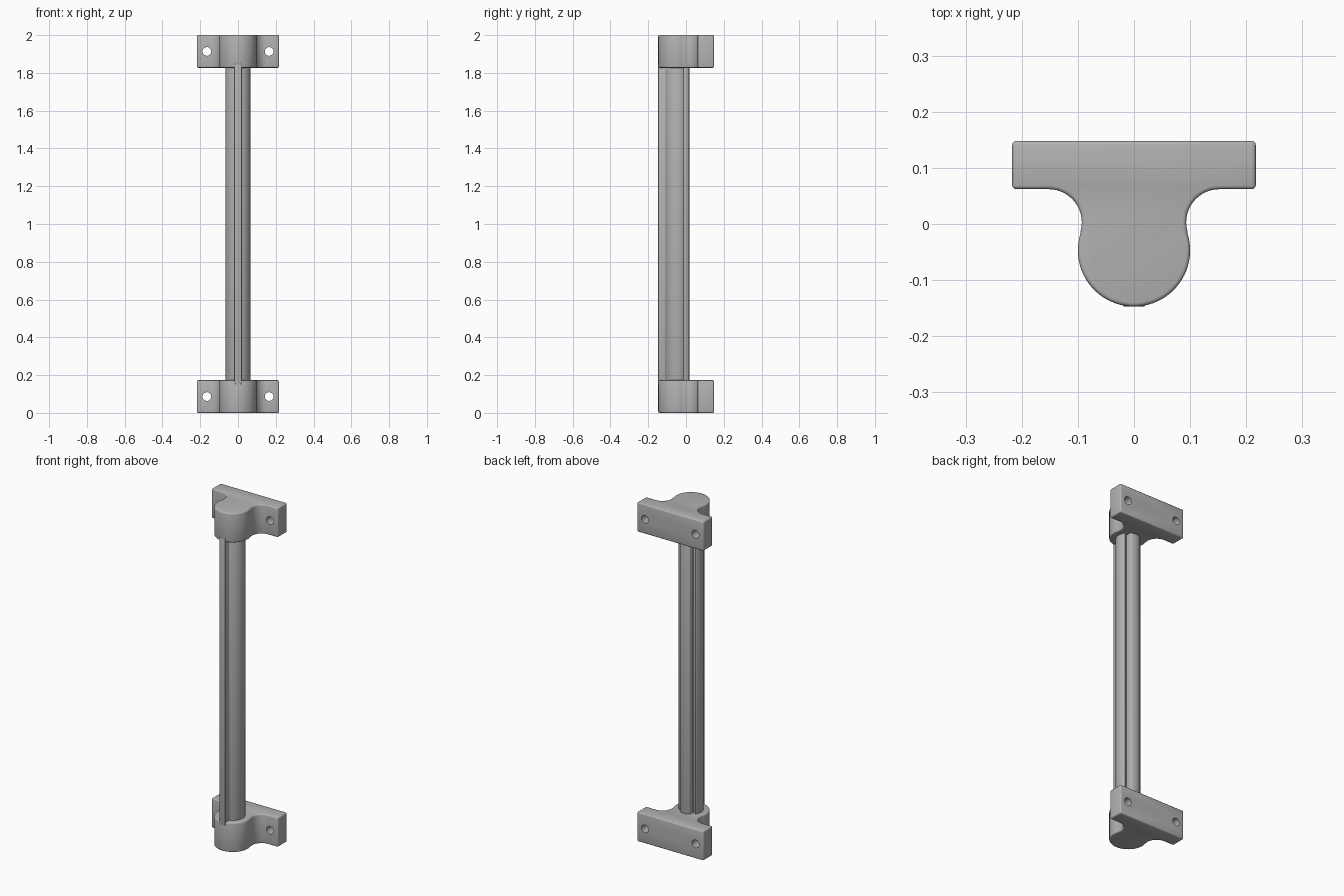
import bpy, bmesh
from math import sin, cos, radians, asin, degrees
from mathutils import Matrix

cube = bpy.data.objects.get("Cube")
if cube:
    bpy.data.objects.remove(cube, do_unlink=True)

grey = bpy.data.materials.new("satin_grey")
grey.use_nodes = True
grey.diffuse_color = (0.45, 0.45, 0.45, 1)
bsdf = next(n for n in grey.node_tree.nodes if n.type == 'BSDF_PRINCIPLED')
bsdf.inputs["Base Color"].default_value = (0.45, 0.45, 0.45, 1)
bsdf.inputs["Roughness"].default_value = 0.5

AXIS_Y = -0.047      # centre line of the bar
HEIGHT = 2.0
FOOT = 0.173         # height of each bracket


def arc(cx, cy, r, start, end, steps):
    angles = [radians(start + (end - start) * i / steps) for i in range(steps + 1)]
    return [(cx + r * cos(a), cy + r * sin(a)) for a in angles]


def mirrored(half):
    """Close a right-hand half outline by mirroring it in x."""
    return half + [(-x, y) for x, y in reversed(half) if x > 1e-5]


def prism(name, outline, z0, z1):
    bm = bmesh.new()
    base = bm.faces.new([bm.verts.new((x, y, z0)) for x, y in outline])
    top = bmesh.ops.extrude_face_region(bm, geom=[base])["geom"]
    verts = [v for v in top if isinstance(v, bmesh.types.BMVert)]
    bmesh.ops.translate(bm, verts=verts, vec=(0, 0, z1 - z0))
    bmesh.ops.recalc_face_normals(bm, faces=bm.faces)
    mesh = bpy.data.meshes.new(name)
    bm.to_mesh(mesh)
    bm.free()
    mesh.materials.append(grey)
    obj = bpy.data.objects.new(name, mesh)
    bpy.context.collection.objects.link(obj)
    return obj


def activate(obj):
    bpy.ops.object.select_all(action='DESELECT')
    obj.select_set(True)
    bpy.context.view_layer.objects.active = obj


def round_edges(obj, width):
    mod = obj.modifiers.new("rounded_edges", 'BEVEL')
    mod.width = width
    mod.segments = 3
    mod.limit_method = 'ANGLE'
    mod.angle_limit = radians(35)
    activate(obj)
    bpy.ops.object.modifier_apply(modifier=mod.name)


def drill(obj, x, z, radius):
    bm = bmesh.new()
    turn = Matrix.Translation((x, 0.1, z)) @ Matrix.Rotation(radians(90), 4, 'X')
    bmesh.ops.create_cone(bm, cap_ends=True, segments=32, radius1=radius,
                          radius2=radius, depth=0.3, matrix=turn)
    mesh = bpy.data.meshes.new("drill")
    bm.to_mesh(mesh)
    bm.free()
    mesh.materials.append(grey)
    cutter = bpy.data.objects.new("drill", mesh)
    cutter.hide_render = True
    bpy.context.collection.objects.link(cutter)
    mod = obj.modifiers.new("screw_hole", 'BOOLEAN')
    mod.operation = 'DIFFERENCE'
    mod.solver = 'EXACT'
    mod.object = cutter
    activate(obj)
    bpy.ops.object.modifier_apply(modifier=mod.name)
    bpy.data.objects.remove(cutter, do_unlink=True)


# Wall brackets: flat plate blending into a round socket
half = (arc(0, AXIS_Y, 0.1, -90, 18.2, 22)
        + arc(0.152, 0.003, 0.059, 196, 90, 14)
        + [(0.217, 0.062), (0.217, 0.148)])
for name, z0 in (("lower_bracket", 0), ("upper_bracket", HEIGHT - FOOT)):
    bracket = prism(name, mirrored(half), z0, z0 + FOOT)
    round_edges(bracket, 0.009)
    for side in (-1, 1):
        drill(bracket, side * 0.165, z0 + FOOT / 2, 0.023)
    activate(bracket)
    bpy.ops.object.shade_smooth_by_angle(angle=radians(35))

# Grip bar: round body, front rib, and a back rib between two grooves
R = 0.066
RIB = 0.02
start = -90 + degrees(asin(RIB / R))
half = ([(RIB, -0.147)]
        + arc(0, AXIS_Y, R, start, 35, 18)
        + [(0.034, -0.02), (0.034, 0.008)]
        + arc(0, AXIS_Y, R, 62, 90, 5))
bar = prism("grip_bar", mirrored(half), FOOT - 0.02, HEIGHT - FOOT + 0.02)
round_edges(bar, 0.003)
activate(bar)
bpy.ops.object.shade_smooth_by_angle(angle=radians(35))
